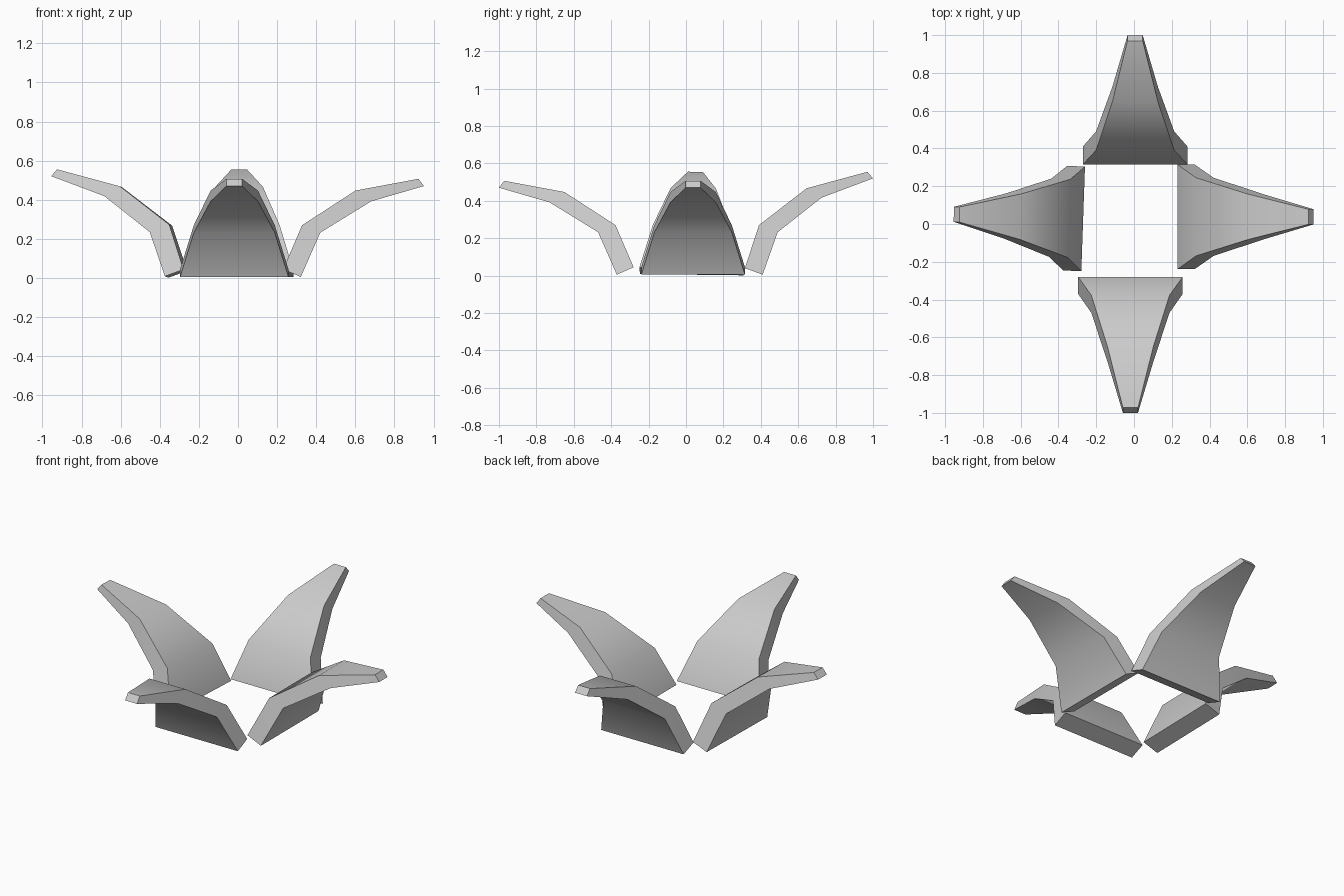
import bpy, bmesh, math
from mathutils import Matrix

if "Cube" in bpy.data.objects:
    bpy.data.objects.remove(bpy.data.objects["Cube"])

# (inner radius, inner z, outer radius, outer z, half width) from base to tip
TALL = [(0.315, 0.04, 0.41, 0.005, 0.277), (0.39, 0.27, 0.49, 0.232, 0.207),
        (0.645, 0.467, 0.725, 0.417, 0.121), (0.97, 0.555, 1.0, 0.52, 0.04)]
LOW = [(0.28, 0.045, 0.37, 0.005, 0.277), (0.377, 0.27, 0.47, 0.232, 0.207),
       (0.65, 0.447, 0.73, 0.392, 0.121), (0.972, 0.507, 1.0, 0.47, 0.04)]


def petal(name, stations, angle, centre, shift=0.0, roll=0.0):
    """Thick tapered petal bending outward, turned about z."""
    bm = bmesh.new()
    rings = []
    for ri, zi, ro, zo, w in stations:
        pts = [(-w, ri, zi), (w, ri, zi), (w, ro, zo), (-w, ro, zo)]
        rings.append([bm.verts.new((centre + x, r + shift, z + roll * x))
                      for x, r, z in pts])
    for a, b in zip(rings, rings[1:]):
        for i in range(4):
            j = (i + 1) % 4
            bm.faces.new((a[i], a[j], b[j], b[i]))
    bm.faces.new(rings[0])
    bm.faces.new(rings[-1])
    bm.transform(Matrix.Rotation(math.radians(angle), 4, 'Z'))
    bmesh.ops.recalc_face_normals(bm, faces=bm.faces)
    me = bpy.data.meshes.new(name)
    bm.to_mesh(me)
    bm.free()
    ob = bpy.data.objects.new(name, me)
    bpy.context.collection.objects.link(ob)
    bpy.ops.object.select_all(action='DESELECT')
    ob.select_set(True)
    bpy.context.view_layer.objects.active = ob
    bpy.ops.object.shade_smooth_by_angle(angle=math.radians(40))


# Four petals around an open square centre
petal("back_petal", TALL, 0, 0.006)
petal("left_petal", TALL, 88, 0.018, shift=-0.045, roll=-0.012)
petal("front_petal", LOW, 180, 0.019)
petal("right_petal", LOW, -90, -0.038, shift=-0.049)
